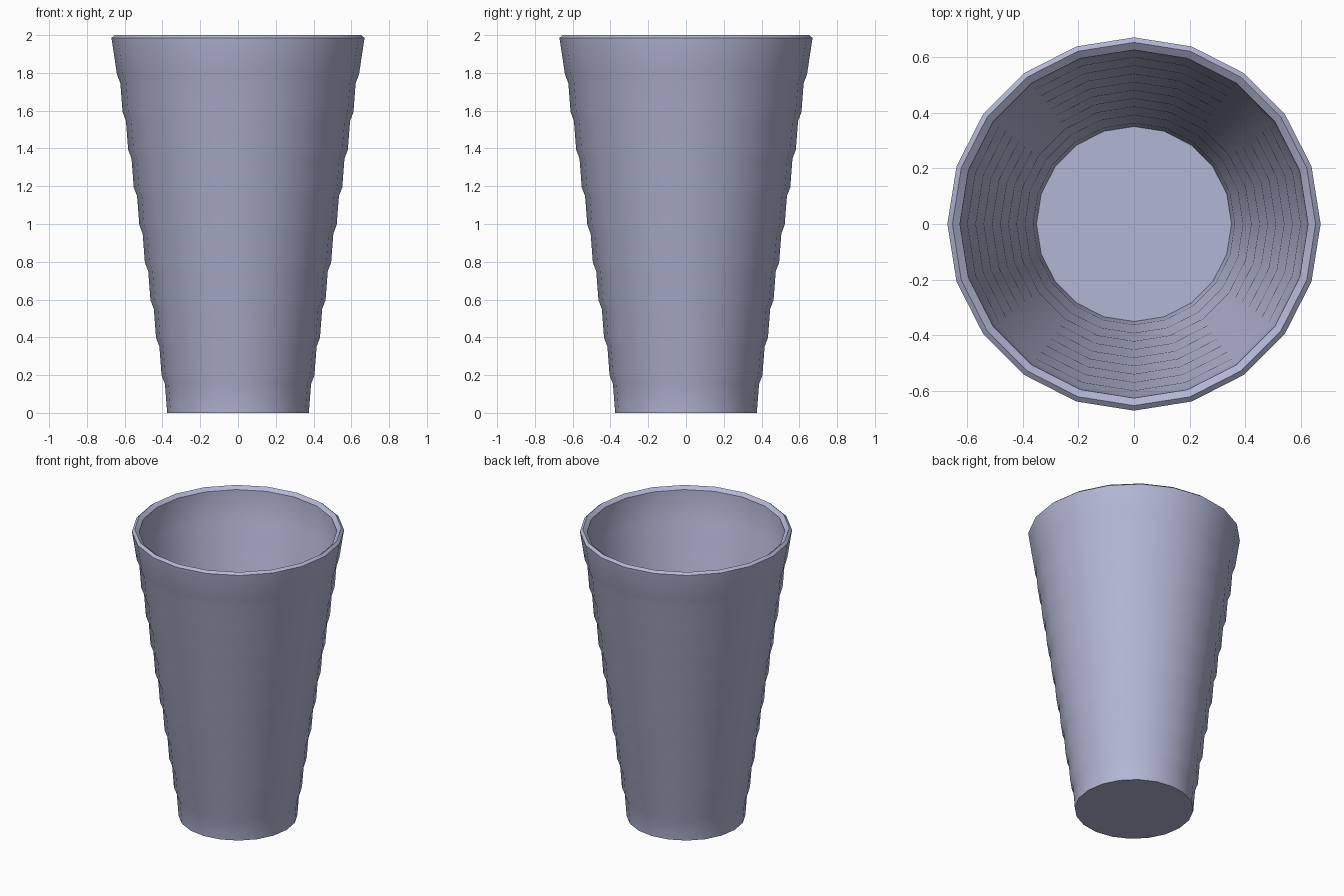
import bpy, bmesh, math

if "Cube" in bpy.data.objects:
    bpy.data.objects.remove(bpy.data.objects["Cube"])

SIDES = 20
BANDS = 10
BASE_R, TOP_R = 0.375, 0.67
WALL = 0.025
STEP_Z = 0.199
STEP_R = (TOP_R - BASE_R) / BANDS

# One flat colour
mat = bpy.data.materials.new("lavender_grey")
mat.use_nodes = True
colour = (0.45, 0.47, 0.66, 1)
mat.diffuse_color = colour
mat.node_tree.nodes["Principled BSDF"].inputs["Base Color"].default_value = colour


# Wall profile: each band rises steeply, then flares out to the next seam
def wall_profile(offset):
    points = []
    for i in range(BANDS):
        z, r = i * STEP_Z, BASE_R + i * STEP_R - offset
        points.append((r, z))
        if i < BANDS - 1:
            points.append((r + 0.4 * STEP_R, z + 0.77 * STEP_Z))
    points.append((TOP_R - offset, BANDS * STEP_Z - 0.005))
    return points


outer = wall_profile(0)
inner = wall_profile(WALL)
inner[0] = (inner[0][0], 0.015)
inner[-1] = (TOP_R - 0.045, 1.98)
profile = outer + [(TOP_R - 0.018, 2.0)] + inner[::-1]

# Lathe the profile into one closed shell
bm = bmesh.new()
rings = []
for r, z in profile:
    rings.append([bm.verts.new((r * math.cos(math.tau * k / SIDES),
                                r * math.sin(math.tau * k / SIDES), z))
                  for k in range(SIDES)])
for a, b in zip(rings, rings[1:]):
    for k in range(SIDES):
        n = (k + 1) % SIDES
        bm.faces.new((a[k], a[n], b[n], b[k]))

# Underside and inner floor
bm.faces.new(rings[0][::-1])
bm.faces.new(rings[-1])
bmesh.ops.recalc_face_normals(bm, faces=bm.faces)

mesh = bpy.data.meshes.new("ribbed_cup")
bm.to_mesh(mesh)
bm.free()
mesh.materials.append(mat)
cup = bpy.data.objects.new("ribbed_cup", mesh)
bpy.context.collection.objects.link(cup)
bpy.context.view_layer.objects.active = cup
cup.select_set(True)
bpy.ops.object.shade_smooth_by_angle(angle=math.radians(30))
